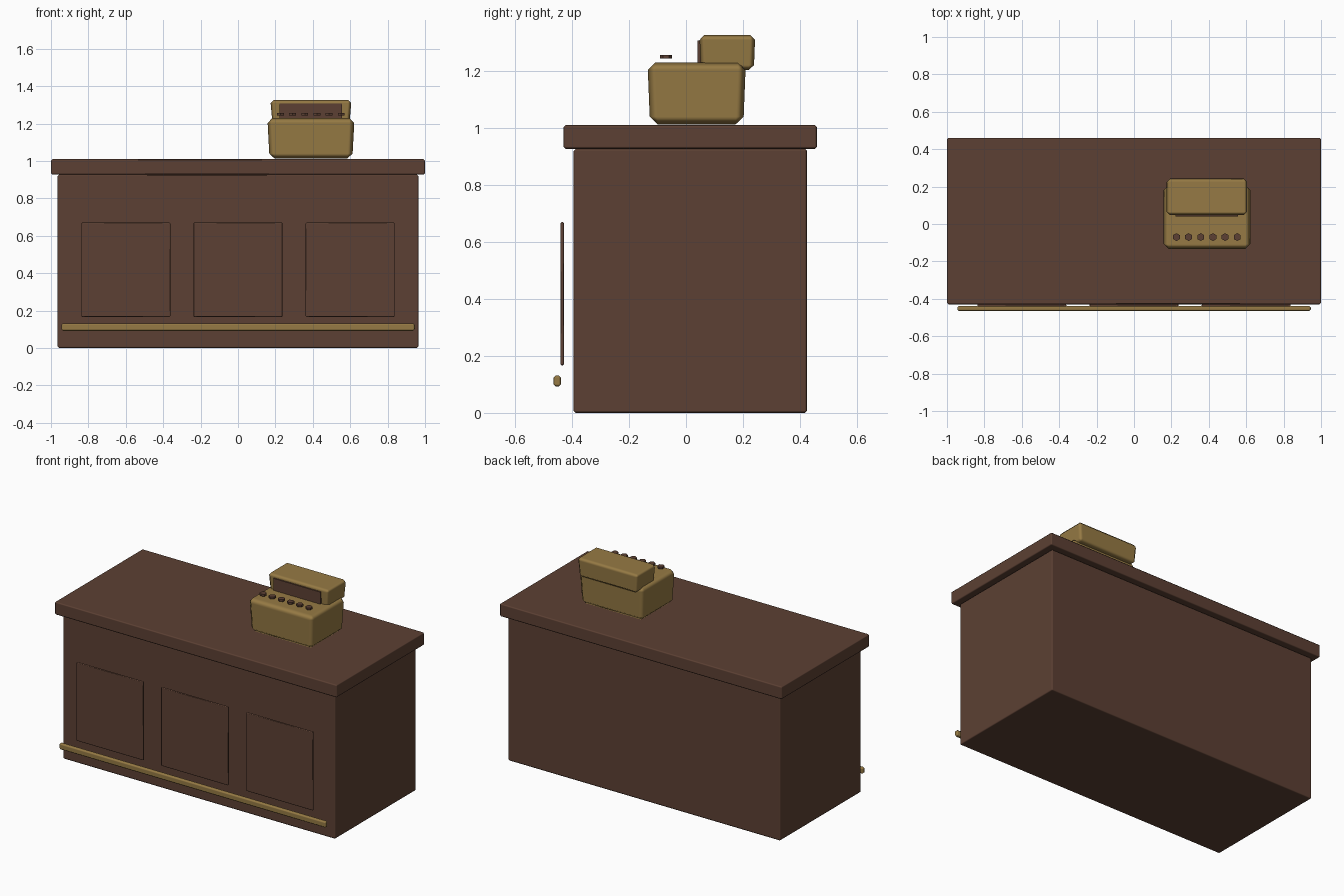
import bpy
import bmesh
from math import radians

cube = bpy.data.objects.get("Cube")
if cube:
    bpy.data.objects.remove(cube, do_unlink=True)


def material(name, rgb):
    m = bpy.data.materials.new(name)
    m.use_nodes = True
    m.diffuse_color = (*rgb, 1)
    bsdf = next(n for n in m.node_tree.nodes if n.type == "BSDF_PRINCIPLED")
    bsdf.inputs["Base Color"].default_value = (*rgb, 1)
    return m


wood = material("dark_wood", (0.107, 0.051, 0.033))
brass = material("aged_brass", (0.305, 0.195, 0.058))


def finish(bm, name, mat, bevel=0.0):
    mesh = bpy.data.meshes.new(name)
    bm.to_mesh(mesh)
    bm.free()
    mesh.materials.append(mat)
    obj = bpy.data.objects.new(name, mesh)
    bpy.context.collection.objects.link(obj)
    if bevel:
        for p in mesh.polygons:
            p.use_smooth = True
        mod = obj.modifiers.new("rounded_edges", "BEVEL")
        mod.width = bevel
        mod.segments = 1
        mod.limit_method = "ANGLE"
        mod.angle_limit = radians(30)
        mod.harden_normals = True
    return obj


def box(name, mat, x, y, z, bevel=0.0, foot=1.0):
    """Box spanning three ranges; foot scales its lower face."""
    bm = bmesh.new()
    bmesh.ops.create_cube(bm, size=1)
    for v in bm.verts:
        k = foot if v.co.z < 0 else 1.0
        for i, (lo, hi) in enumerate((x, y, z)):
            s = k if i < 2 else 1.0
            v.co[i] = (lo + hi) / 2 + v.co[i] * (hi - lo) * s
    return finish(bm, name, mat, bevel)


# Counter
box("counter_body", wood, (-0.965, 0.965), (-0.395, 0.425), (0, 0.927), 0.008)
box("counter_top", wood, (-1, 1), (-0.43, 0.46), (0.927, 1.01), 0.008)

# Front panels and foot rail
for side, cx in (("right", -0.6), ("middle", 0), ("left", 0.6)):
    box(f"front_panel_{side}", wood, (cx - 0.238, cx + 0.238),
        (-0.441, -0.428), (0.167, 0.67), 0.004)
box("foot_rail", brass, (-0.945, 0.945), (-0.465, -0.438), (0.092, 0.132), 0.009)

# Cash register
box("register_base", brass, (0.157, 0.623), (-0.135, 0.21), (1.013, 1.23), 0.027, 0.95)
box("register_display_housing", brass, (0.173, 0.607), (0.047, 0.243),
    (1.203, 1.327), 0.018, 0.95)
box("register_display", wood, (0.222, 0.555), (0.04, 0.053), (1.225, 1.307))

# Row of six keys
for i in range(6):
    bm = bmesh.new()
    bmesh.ops.create_cone(bm, cap_ends=True, segments=6, radius1=0.021,
                          radius2=0.021, depth=0.013)
    bmesh.ops.translate(bm, verts=bm.verts, vec=(0.227 + 0.065 * i, -0.07, 1.25))
    finish(bm, f"register_key_{i + 1}", wood)
